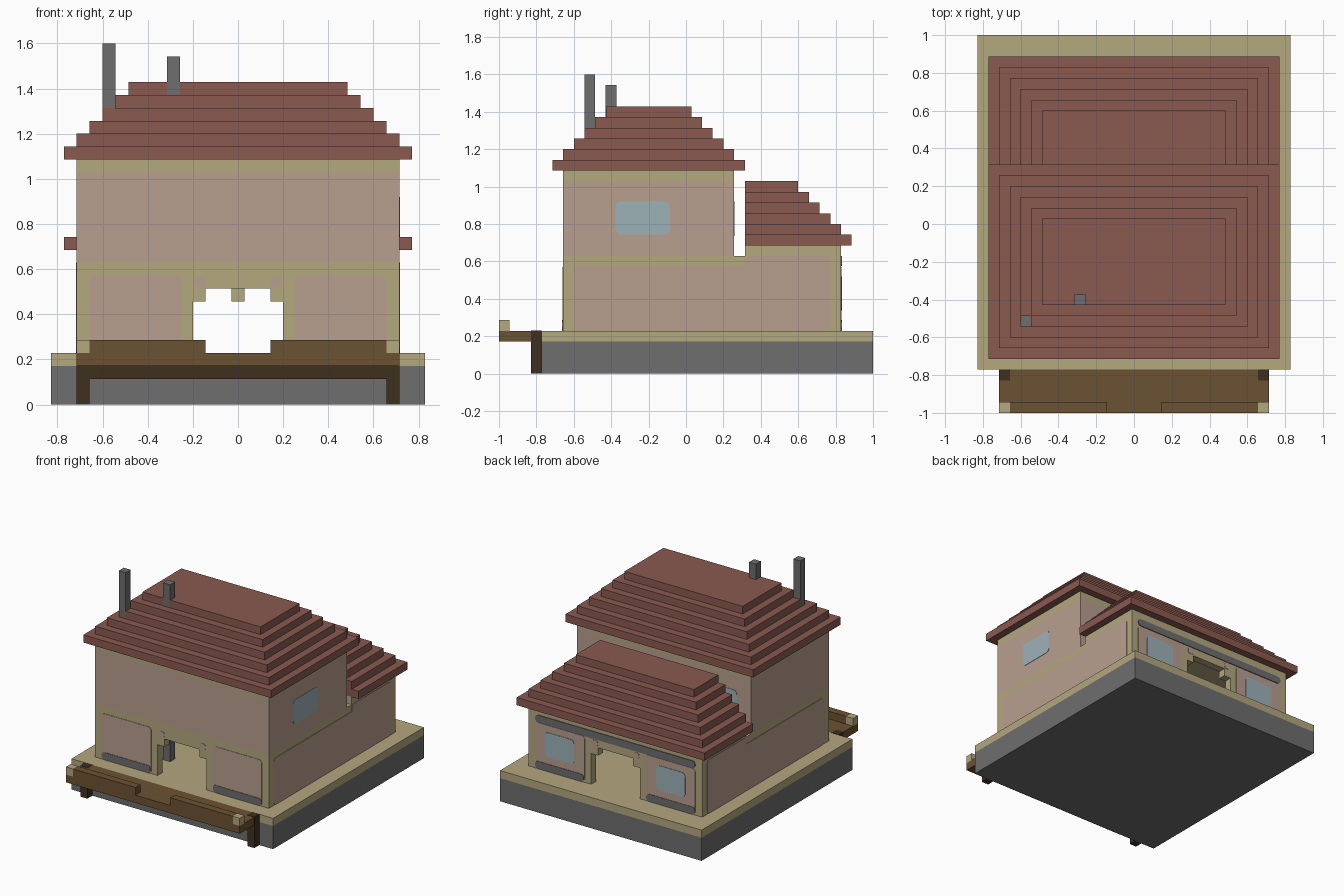
import bpy, bmesh, math
from mathutils import Vector

cube = bpy.data.objects.get("Cube")
if cube:
    bpy.data.objects.remove(cube, do_unlink=True)

U = 2 / 35  # one block of the building grid


def material(name, hex_code):
    def lin(c):
        return c / 12.92 if c <= 0.04045 else ((c + 0.055) / 1.055) ** 2.4
    rgba = [lin(int(hex_code[i:i + 2], 16) / 255) for i in (0, 2, 4)] + [1]
    m = bpy.data.materials.new(name)
    m.use_nodes = True
    m.diffuse_color = rgba
    bsdf = m.node_tree.nodes["Principled BSDF"]
    bsdf.inputs["Base Color"].default_value = rgba
    bsdf.inputs["Roughness"].default_value = 0.9
    return m


TAN = material("sandstone", "B4A87F")
PINK = material("pink plaster", "B99F90")
RED = material("roof tile", "8A5A50")
GRAY = material("gray stone", "6E6E6E")
BROWN = material("wood", "6B5232")
DARK = material("dark wood", "3F3020")
GLASS = material("window glass", "9DB2B9")


def finish(bm, name, mat):
    bmesh.ops.recalc_face_normals(bm, faces=bm.faces)
    mesh = bpy.data.meshes.new(name)
    bm.to_mesh(mesh)
    bm.free()
    mesh.materials.append(mat)
    obj = bpy.data.objects.new(name, mesh)
    bpy.context.collection.objects.link(obj)
    return obj


def box(name, mat, x, y, z):
    """Box from ranges given in blocks."""
    bm = bmesh.new()
    bmesh.ops.create_cube(bm, size=1)
    for v in bm.verts:
        v.co = Vector([(r[0] + (c + 0.5) * (r[1] - r[0])) * U
                       for c, r in zip(v.co, (x, y, z))])
    return finish(bm, name, mat)


def pair(name, mat, x, y, z):
    """Two boxes mirrored across x."""
    box(name + "_left", mat, x, y, z)
    box(name + "_right", mat, (-x[1], -x[0]), y, z)


def plate(name, mat, axis, side, pos, a, z, layer=1, radius=0.4):
    """Thin rounded plate on a wall facing side along axis."""
    bm = bmesh.new()
    verts = []
    corners = [(a[1], z[1]), (a[0], z[1]), (a[0], z[0]), (a[1], z[0])]
    signs = [(-1, -1), (1, -1), (1, 1), (-1, 1)]
    for k, ((ca, cz), (sa, sz)) in enumerate(zip(corners, signs)):
        for i in range(4):
            t = math.pi / 2 * (k + i / 3)
            p = (ca + radius * (sa + math.cos(t))) * U
            q = (cz + radius * (sz + math.sin(t))) * U
            verts.append(bm.verts.new((pos * U, p, q) if axis == "x" else (p, pos * U, q)))
    face = bm.faces.new(verts)
    ext = bmesh.ops.extrude_face_region(bm, geom=[face])
    depth = side * 0.003 * layer
    shift = (depth, 0, 0) if axis == "x" else (0, depth, 0)
    bmesh.ops.translate(bm, vec=shift,
                        verts=[g for g in ext["geom"] if isinstance(g, bmesh.types.BMVert)])
    return finish(bm, name, mat)


# Foundation
box("foundation", GRAY, (-14.5, 14.5), (-13.5, 17.5), (0, 3))
box("terrace", TAN, (-14.5, 14.5), (-13.5, 17.5), (3, 4))

# Jetty at the front
box("jetty_deck", BROWN, (-12.5, 12.5), (-17.5, -13.5), (3, 4))
box("jetty_beam", DARK, (-11.5, 11.5), (-14.5, -13.5), (2, 3))
pair("jetty_leg", DARK, (11.5, 12.52), (-14.52, -13.5), (0, 4.04))
pair("jetty_rail", BROWN, (2.5, 11.5), (-17.5, -16.5), (4, 5))
pair("jetty_post", TAN, (11.5, 12.5), (-17.5, -16.5), (4, 5))

# Ground floor shell with an open passage
pair("side_wall", TAN, (11.5, 12.5), (-11.5, 14.5), (4, 10))
for name, y in (("front", (-11.5, -10.5)), ("back", (13.5, 14.5))):
    pair(name + "_wall", TAN, (3.5, 11.5), y, (4, 10))
    box(name + "_lintel", TAN, (-3.5, 3.5), y, (9, 10))
    pair(name + "_door_bracket", TAN, (2.5, 3.5), y, (8, 9))
box("ceiling_slab", TAN, (-12.5, 12.5), (-11.5, 14.5), (10, 11))
box("hanging_beam", TAN, (-0.5, 0.5), (4.5, 5.5), (8, 10))

# Upper floor and cornices
box("upper_floor", PINK, (-12.5, 12.5), (-11.5, 4.5), (11, 18))
box("upper_cornice", TAN, (-12.5, 12.5), (-11.5, 4.5), (18, 19))
box("rear_cornice", TAN, (-12.5, 12.5), (5.5, 14.5), (11, 12))

# Stepped roofs
for i in range(6):
    half = 13.5 - i
    box(f"main_roof_step_{i}", RED, (-half, half), (-12.5 + i, 5.5 - i), (19 + i, 20 + i))
    box(f"rear_roof_step_{i}", RED, (-half, half), (5.5, 15.5 - i), (12 + i, 13 + i))

# Chimneys reaching down to the floor
box("tall_chimney", GRAY, (-10.5, -9.5), (-9.5, -8.5), (4, 28))
box("short_chimney", GRAY, (-5.5, -4.5), (-7.52, -6.5), (4, 27))

# Plaster panels, stone footings and windows
for s, word in ((1, "left"), (-1, "right")):
    def span(lo, hi):
        return tuple(sorted((s * lo, s * hi)))
    for name, side, pos in (("front", -1, -11.5), ("back", 1, 14.5)):
        plate(f"{name}_panel_{word}", PINK, "y", side, pos, span(4.4, 11.5), (4, 10))
        plate(f"{name}_footing_{word}", GRAY, "y", side, pos, span(4.5, 11.5), (4.05, 5), 2)
        plate(f"{name}_patch_{word}", PINK, "y", side, pos, span(2.5, 3.4), (9.1, 9.9), 1, 0.3)
    plate(f"back_window_{word}", GLASS, "y", 1, 14.5, span(5.9, 10.1), (5.9, 9.1), 2, 0.5)
    plate(f"upper_back_window_{word}", GLASS, "y", 1, 4.5, span(5.5, 10.5), (12.9, 16.1), 1, 0.5)
    plate(f"side_panel_{word}", PINK, "x", s, s * 12.5, (-10.5, 5.9), (4, 10.1))
    plate(f"rear_side_panel_{word}", PINK, "x", s, s * 12.5, (5.5, 13.5), (4, 11))
plate("back_ledge", GRAY, "y", 1, 14.5, (-11.5, 11.5), (10.05, 11), 2)
plate("side_window", GLASS, "x", 1, 12.5, (-6.6, -1.5), (13, 16.1), 1, 0.5)
